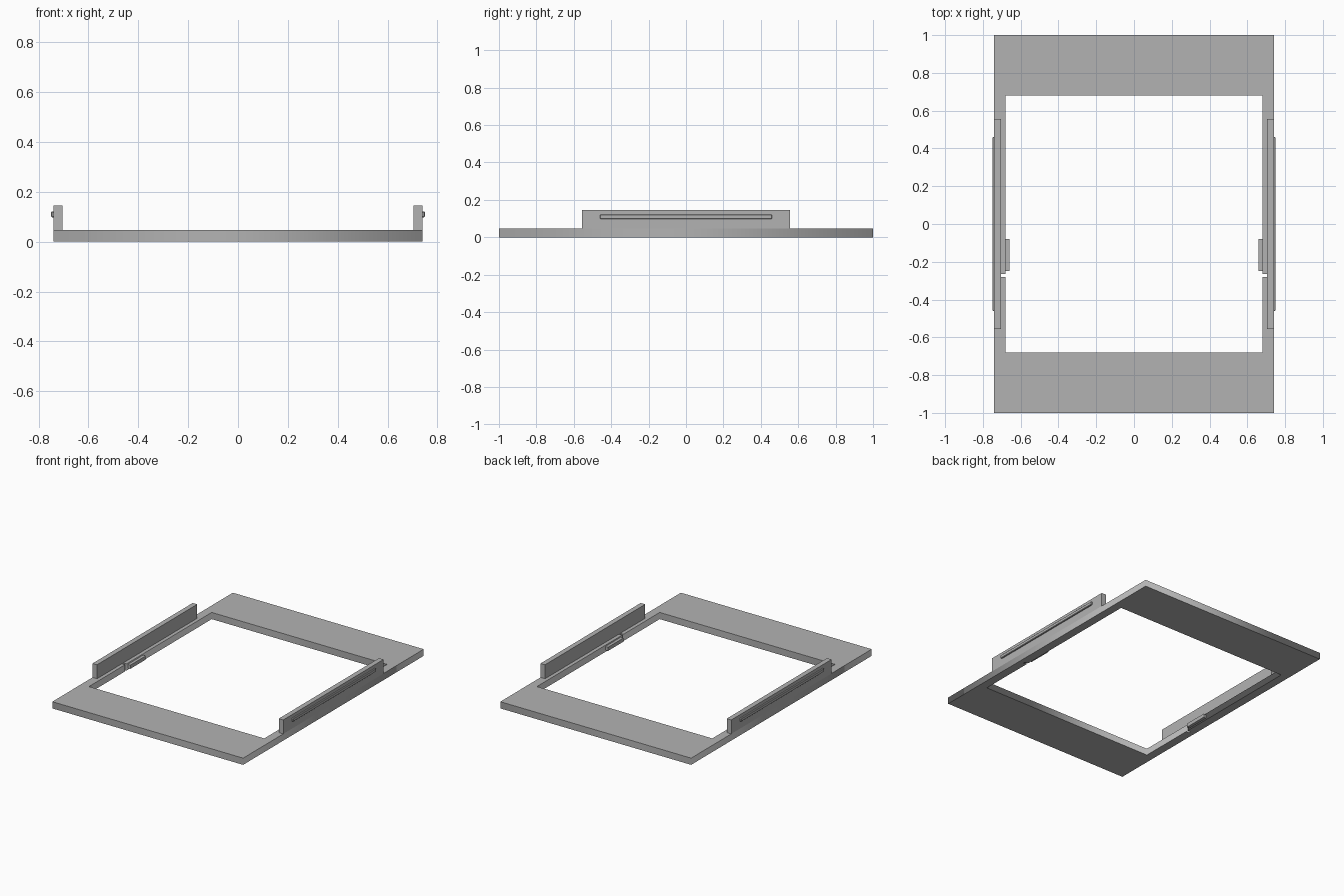
import bpy
import bmesh

cube = bpy.data.objects.get("Cube")
if cube:
    bpy.data.objects.remove(cube, do_unlink=True)

GREY = (0.45, 0.45, 0.45, 1)
grey = bpy.data.materials.new("mid_grey")
grey.use_nodes = True
grey.diffuse_color = GREY
grey.node_tree.nodes["Principled BSDF"].inputs["Base Color"].default_value = GREY

HALF_W, HALF_L, THICK = 0.74, 1.0, 0.047
OPEN = 0.68
WALL_IN = 0.705
SLIT = (-0.28, -0.265)


def box(name, x, y, z, bevel=0):
    """Box spanning the given (low, high) ranges."""
    bm = bmesh.new()
    bmesh.ops.create_cube(bm, size=1)
    for v in bm.verts:
        v.co = [r[0] if c < 0 else r[1] for c, r in zip(v.co, (x, y, z))]
    mesh = bpy.data.meshes.new(name)
    bm.to_mesh(mesh)
    bm.free()
    mesh.materials.append(grey)
    ob = bpy.data.objects.new(name, mesh)
    bpy.context.collection.objects.link(ob)
    if bevel:
        mod = ob.modifiers.new("bevel", "BEVEL")
        mod.width = bevel
        mod.segments = 1
    return ob


def frame(name, loops):
    """Flat plate from an outline and a hole."""
    curve = bpy.data.curves.new(name, "CURVE")
    curve.dimensions = "2D"
    curve.fill_mode = "BOTH"
    curve.extrude = THICK / 2
    for loop in loops:
        spline = curve.splines.new("POLY")
        spline.points.add(len(loop) - 1)
        for p, (x, y) in zip(spline.points, loop):
            p.co = (x, y, THICK / 2, 1)
        spline.use_cyclic_u = True
    curve.materials.append(grey)
    ob = bpy.data.objects.new(name, curve)
    bpy.context.collection.objects.link(ob)
    bpy.ops.object.select_all(action="DESELECT")
    ob.select_set(True)
    bpy.context.view_layer.objects.active = ob
    bpy.ops.object.convert(target="MESH")


# Base frame: square opening with a narrow slit in each side rail
outer = [(-HALF_W, -HALF_L), (HALF_W, -HALF_L), (HALF_W, HALF_L), (-HALF_W, HALF_L)]
right_edge = [(OPEN, -OPEN), (OPEN, SLIT[0]), (WALL_IN, SLIT[0]),
              (WALL_IN, SLIT[1]), (OPEN, SLIT[1]), (OPEN, OPEN)]
hole = right_edge + [(-x, y) for x, y in reversed(right_edge)]
frame("base_frame", [outer, hole])

for side, s in (("left", 1), ("right", -1)):
    def span(a, b):
        return tuple(sorted((s * a, s * b)))

    # Upright side wall
    box(side + "_wall", span(WALL_IN, HALF_W), (-0.555, 0.555), (THICK, 0.145))
    # Snap ridge on the outer face
    box(side + "_ridge", span(0.735, 0.75), (-0.46, 0.46), (0.098, 0.121), 0.003)
    # Small catch on the inner edge
    box(side + "_catch", span(0.66, OPEN + 0.005), (-0.25, -0.08), (0.012, 0.038))
